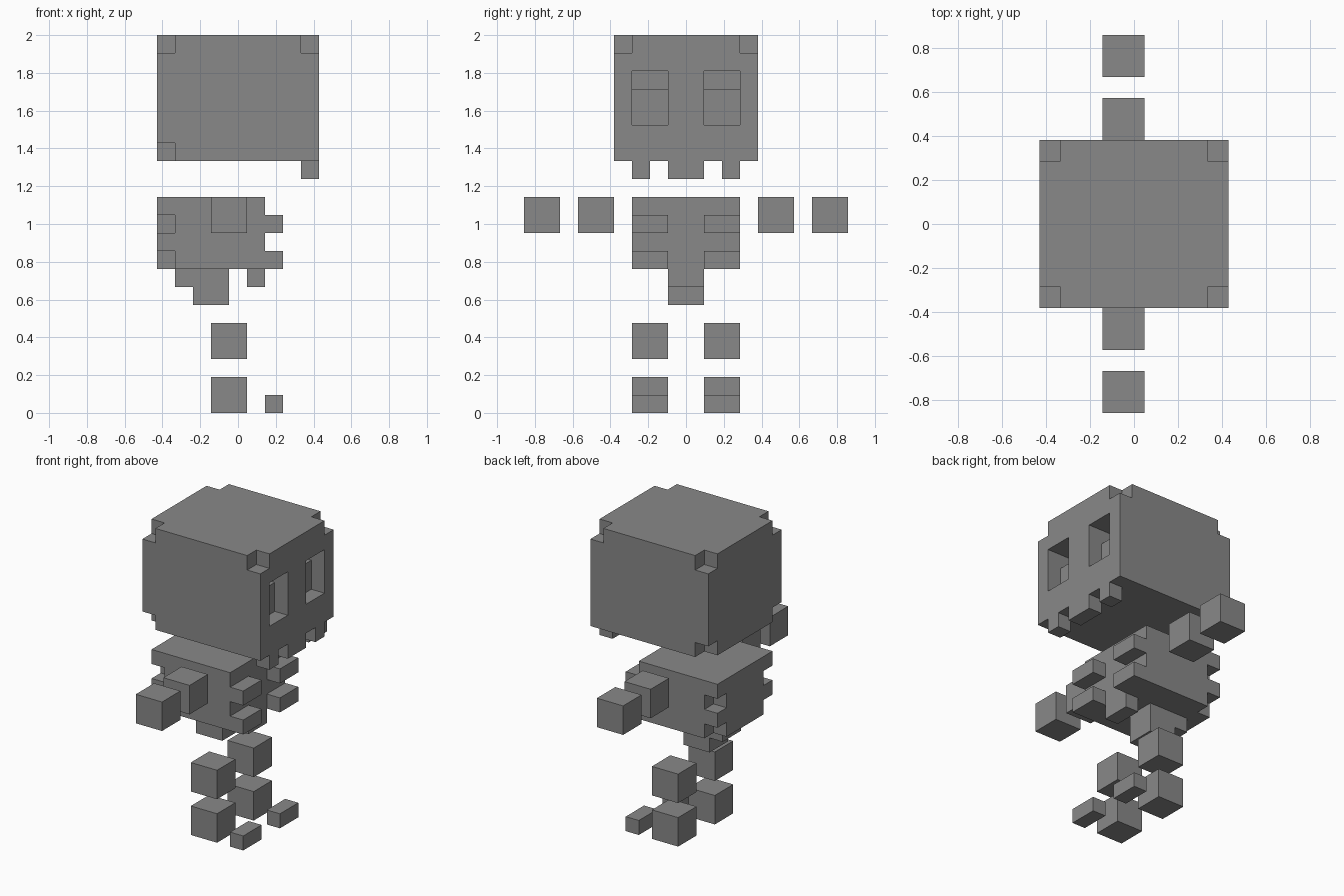
import bpy, bmesh
from mathutils import Vector

if "Cube" in bpy.data.objects:
    bpy.data.objects.remove(bpy.data.objects["Cube"])

U = 2 / 21  # one block

bone = bpy.data.materials.new("bone_grey")
bone.diffuse_color = (0.25, 0.25, 0.25, 1)
bone.use_nodes = True
bone.node_tree.nodes["Principled BSDF"].inputs["Base Color"].default_value = bone.diffuse_color


def cells(box):
    (x0, x1), (y0, y1), (z0, z1) = box
    return {(x, y, z) for x in range(x0, x1) for y in range(y0, y1) for z in range(z0, z1)}


def block_part(name, solids, cuts=()):
    """Join boxes on the block grid, carve the cuts, and skin the outside."""
    filled = set().union(*map(cells, solids)) - set().union(*map(cells, cuts))
    bm = bmesh.new()
    for c in filled:
        for axis in range(3):
            for side in (0, 1):
                step = [0, 0, 0]
                step[axis] = 1 if side else -1
                if tuple(a + b for a, b in zip(c, step)) in filled:
                    continue
                a, b = (axis + 1) % 3, (axis + 2) % 3
                loop = []
                for da, db in ((0, 0), (1, 0), (1, 1), (0, 1)):
                    p = list(c)
                    p[axis] += side
                    p[a] += da
                    p[b] += db
                    loop.append(bm.verts.new(Vector((p[0] - 4.5, p[1], p[2])) * U))
                bm.faces.new(loop if side else loop[::-1])
    bmesh.ops.remove_doubles(bm, verts=bm.verts[:], dist=U * 0.01)
    bmesh.ops.dissolve_limit(bm, angle_limit=0.01, verts=bm.verts[:], edges=bm.edges[:])
    mesh = bpy.data.meshes.new(name)
    bm.to_mesh(mesh)
    bm.free()
    mesh.materials.append(bone)
    obj = bpy.data.objects.new(name, mesh)
    bpy.context.collection.objects.link(obj)
    return obj


def both(x, y, z):
    """A box and its mirror image across y = 0."""
    return [(x, y, z), (x, (-y[1], -y[0]), z)]


# Skull with teeth, stepped eye sockets and notched corners
block_part(
    "skull",
    [((0, 9), (-4, 4), (14, 21)), ((8, 9), (-1, 1), (13, 14))] + both((8, 9), (2, 3), (13, 14)),
    both((0, 1), (3, 4), (20, 21)) + both((8, 9), (3, 4), (20, 21)) + both((0, 1), (3, 4), (14, 15))
    + both((8, 9), (1, 3), (16, 19)) + both((7, 8), (1, 3), (18, 19)))

# Rib cage with rib ends at the front and notches at the back corners
block_part(
    "rib_cage",
    [((0, 6), (-3, 3), (8, 12)), ((5, 6), (-1, 1), (7, 8))]
    + both((6, 7), (1, 3), (10, 11)) + both((6, 7), (1, 3), (8, 9))
    + [((1, 4), (-1, 1), (7, 8)), ((2, 4), (-1, 1), (6, 7))],  # lower spine
    both((0, 1), (2, 3), (10, 11)) + both((0, 1), (2, 3), (8, 9)))

# Floating limb blocks on both sides
LIMBS = {
    "upper_arm": ((3, 5), (4, 6), (10, 12)),
    "hand": ((3, 5), (7, 9), (10, 12)),
    "upper_leg": ((3, 5), (1, 3), (3, 5)),
    "foot": ((3, 5), (1, 3), (0, 2)),
    "toe": ((6, 7), (1, 3), (0, 1)),
}
for name, box in LIMBS.items():
    for side, b in zip(("left", "right"), both(*box)):
        block_part(f"{side}_{name}", [b])
